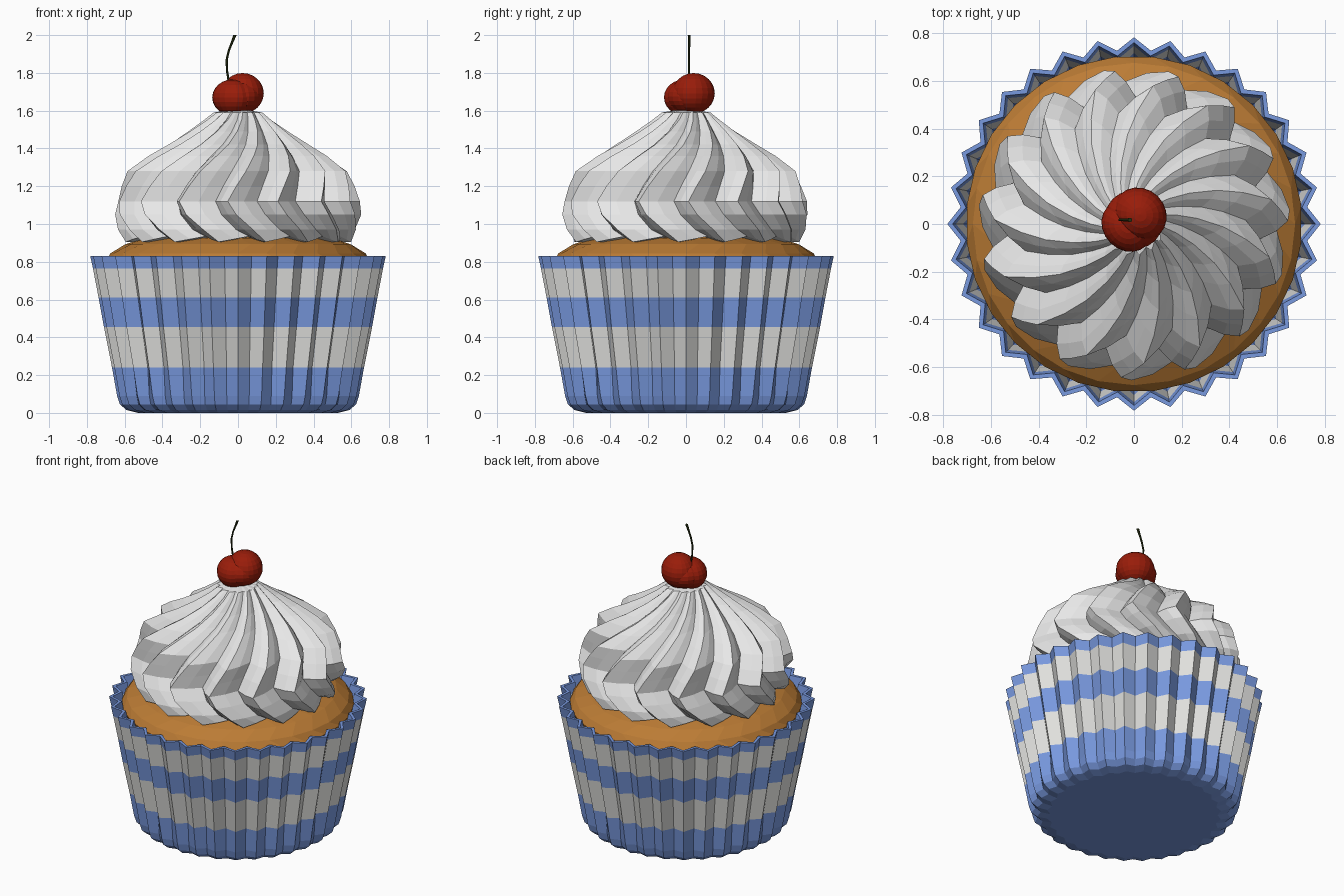
import bpy, bmesh, math
from math import sin, cos, pi
from mathutils import Matrix

if "Cube" in bpy.data.objects:
    bpy.data.objects.remove(bpy.data.objects["Cube"])


def material(name, rgb):
    m = bpy.data.materials.new(name)
    m.diffuse_color = (*rgb, 1)
    m.use_nodes = True
    m.node_tree.nodes["Principled BSDF"].inputs["Base Color"].default_value = m.diffuse_color
    return m


BLUE = material("wrapper blue", (0.19, 0.32, 0.74))
PAPER = material("paper white", (0.75, 0.75, 0.73))
CREAM = material("frosting white", (0.8, 0.8, 0.8))
CAKE = material("cake golden brown", (0.50, 0.20, 0.035))
RED = material("cherry red", (0.32, 0.012, 0.003))
GREEN = material("stem dark green", (0.02, 0.03, 0.006))


def finish(name, bm, *mats):
    bmesh.ops.recalc_face_normals(bm, faces=bm.faces)
    me = bpy.data.meshes.new(name)
    bm.to_mesh(me)
    bm.free()
    ob = bpy.data.objects.new(name, me)
    bpy.context.collection.objects.link(ob)
    for m in mats:
        me.materials.append(m)
    return ob


def skin(rings):
    """Closed skin through a list of rings of points, capped at both ends."""
    bm = bmesh.new()
    vs = [[bm.verts.new(p) for p in ring] for ring in rings]
    n = len(vs[0])
    for a, b in zip(vs, vs[1:]):
        for i in range(n):
            j = (i + 1) % n
            bm.faces.new((a[i], a[j], b[j], b[i]))
    for ring in (vs[0], vs[-1]):
        c = bm.verts.new(sum((v.co for v in ring), ring[0].co * 0) / n)
        for i in range(n):
            bm.faces.new((ring[i], ring[(i + 1) % n], c))
    return bm


# Pleated paper wrapper: outside wall up, rim, inside wall down
PLEATS = 32
outer = [(0.53, 0.0), (0.59, 0.015), (0.625, 0.045), (0.64, 0.09), (0.667, 0.24),
         (0.71, 0.455), (0.738, 0.61), (0.768, 0.765), (0.782, 0.83)]
profile = outer + [(r - 0.022, max(z, 0.03)) for r, z in reversed(outer[1:])]


def pleat_ring(r, z):
    n = PLEATS * 2
    depth = 0.01 + 0.043 * min(1, z / 0.4 + 0.3)
    return [((r - depth * (i % 2)) * cos(2 * pi * i / n),
             (r - depth * (i % 2)) * sin(2 * pi * i / n), z) for i in range(n)]


bm = skin([pleat_ring(r, z) for r, z in profile])
for f in bm.faces:  # horizontal stripes by height
    z = f.calc_center_median().z
    f.material_index = int(0.24 < z < 0.455 or 0.61 < z < 0.765)
finish("wrapper", bm, BLUE, PAPER)

# Cake dome
N = 28
dome = [(0.50, 0.2), (0.64, 0.60), (0.69, 0.74), (0.705, 0.80), (0.675, 0.845),
        (0.60, 0.893), (0.50, 0.925), (0.30, 0.945)]
finish("cake", skin([[(r * cos(2 * pi * (i + k % 2 * 0.5) / N),
                       r * sin(2 * pi * (i + k % 2 * 0.5) / N), z)
                      for i in range(N)] for k, (r, z) in enumerate(dome)]), CAKE)

# Piped frosting: lobes twisted one way up to the bulge, then back
LOBES = 15
# radius, height, twist in degrees, depth of the grooves
swirl = [(0.40, 0.90, 6, 0.05), (0.60, 0.905, 8, 0.08), (0.635, 0.97, 15, 0.11),
         (0.655, 1.05, 23, 0.15), (0.645, 1.12, 27, 0.18), (0.62, 1.20, 23, 0.19),
         (0.585, 1.28, 18, 0.20), (0.475, 1.36, 12, 0.21), (0.375, 1.42, 6, 0.22),
         (0.265, 1.49, -1, 0.22), (0.18, 1.55, -8, 0.20), (0.13, 1.59, -13, 0.16),
         (0.07, 1.60, -15, 0.1)]
tooth = [(0.0, 1.0), (0.33, 0.5), (0.66, 0.0), (0.83, 0.42)]  # fraction, groove amount


def swirl_ring(r, z, twist, depth):
    pts = []
    for k in range(LOBES):
        for t, g in tooth:
            a = -2 * pi * (k + t) / LOBES - math.radians(twist - 20)
            rr = r * (1 - depth * g)
            lift = 0.03 * g if z < 0.91 else 0  # scalloped lower edge
            pts.append((rr * cos(a), rr * sin(a), z + lift))
    return pts


finish("frosting", skin([swirl_ring(*s) for s in swirl]), CREAM)

# Cherry: two overlapping lobes around a core, squeezed across the cleft
bm = bmesh.new()
for centre, across, along, tall in (((-0.03, -0.01, 1.67), 0.098, 0.115, 0.095),
                                    ((0.0, 0.018, 1.675), 0.118, 0.125, 0.092),
                                    ((0.024, 0.04, 1.692), 0.108, 0.118, 0.107)):
    bmesh.ops.create_uvsphere(
        bm, u_segments=20, v_segments=12, radius=1,
        matrix=Matrix.Translation(centre) @ Matrix.Rotation(pi / 4, 4, 'Z')
        @ Matrix.Diagonal((across, along, tall, 1)))
finish("cherry", bm, RED)

# Curved stem, a little thicker at the tip
path = [(-0.045, 1.73, 0.006), (-0.058, 1.81, 0.006), (-0.06, 1.87, 0.006),
        (-0.048, 1.92, 0.006), (-0.03, 1.965, 0.007), (-0.016, 2.0, 0.009)]
finish("stem", skin([[(x + r * cos(pi * i / 3), 0.017 + r * sin(pi * i / 3), z)
                      for i in range(6)] for x, z, r in path]), GREEN)
